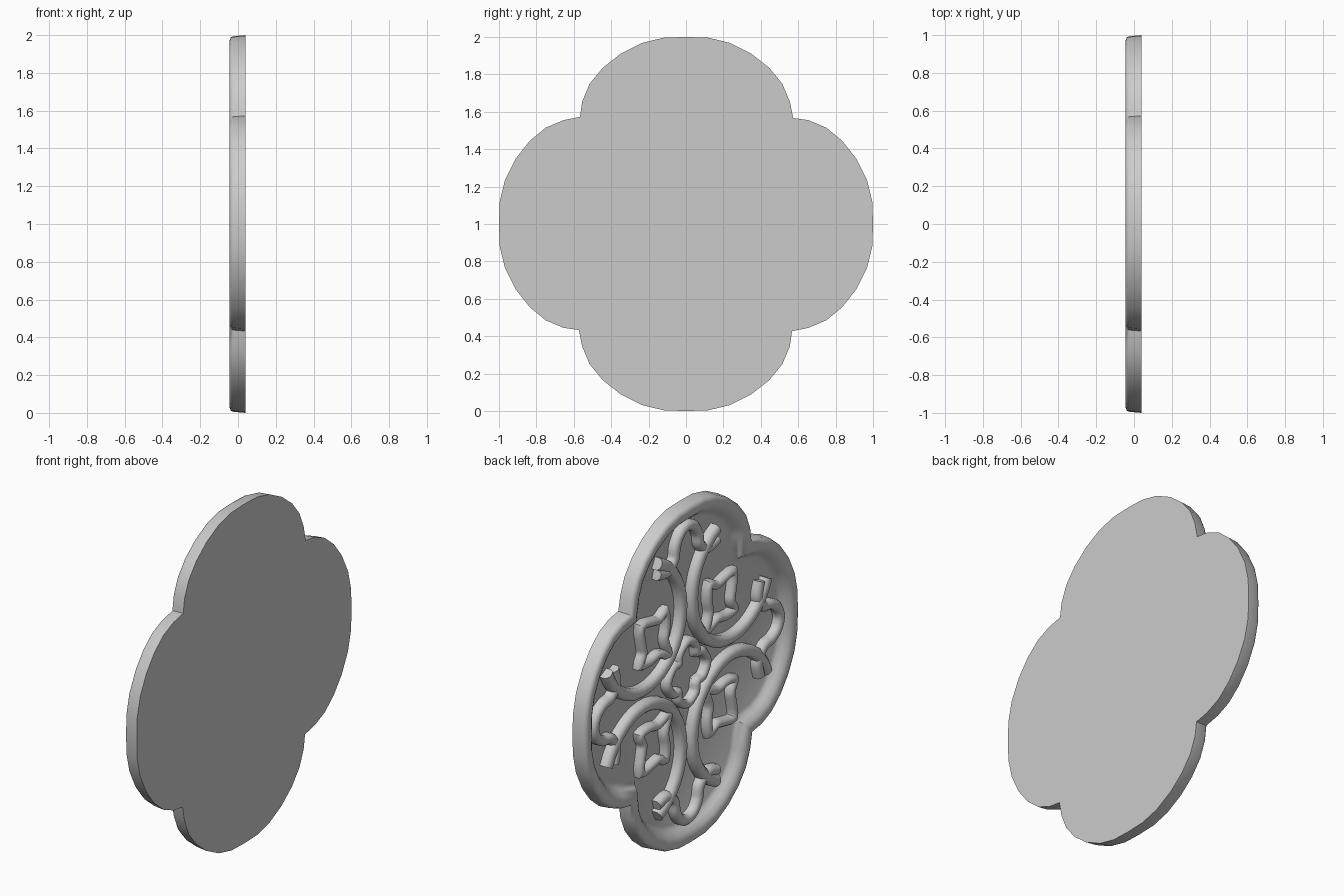
import bpy, bmesh, math
from mathutils import Vector

if "Cube" in bpy.data.objects:
    bpy.data.objects.remove(bpy.data.objects["Cube"])

CZ = 1.0        # height of the plaque centre
FLOOR = 0.02    # x of the recessed floor


def finish(name, bm, angle=40):
    bmesh.ops.recalc_face_normals(bm, faces=bm.faces)
    me = bpy.data.meshes.new(name)
    bm.to_mesh(me)
    bm.free()
    ob = bpy.data.objects.new(name, me)
    bpy.context.collection.objects.link(ob)
    bpy.ops.object.select_all(action='DESELECT')
    ob.select_set(True)
    bpy.context.view_layer.objects.active = ob
    bpy.ops.object.shade_smooth_by_angle(angle=math.radians(angle))
    return ob


def turn(p, a):
    c, s = math.cos(a), math.sin(a)
    return Vector((p[0] * c - p[1] * s, p[0] * s + p[1] * c))


def miters(pts, closed):
    """Mitred left-hand normals along a 2D path."""
    n, out = len(pts), []
    for i in range(n):
        a = pts[i] - pts[i - 1] if closed or i > 0 else pts[1] - pts[0]
        b = pts[(i + 1) % n] - pts[i] if closed or i < n - 1 else a
        na, nb = (Vector((-d.y, d.x)).normalized() for d in (a, b))
        m = (na + nb).normalized()
        out.append(m / max(m.dot(na), 0.6))
    return out


def sweep(bm, pts, profile, closed, wrap, cap):
    """Sweep (sideways offset, x) profile along a yz path."""
    pts = [Vector(p) for p in pts]
    rows = []
    for p, m in zip(pts, miters(pts, closed)):
        rows.append([bm.verts.new((x, p.x + m.x * o, CZ + p.y + m.y * o)) for o, x in profile])
    n, k = len(rows), len(profile)
    for i in range(n if closed else n - 1):
        r, s = rows[i], rows[(i + 1) % n]
        for j in range(k if wrap else k - 1):
            bm.faces.new((r[j], r[(j + 1) % k], s[(j + 1) % k], s[j]))
    if cap == 'ends' and not closed:
        bm.faces.new(rows[0])
        bm.faces.new(rows[-1][::-1])
    if cap == 'sides':
        bm.faces.new([r[0] for r in rows])
        bm.faces.new([r[-1] for r in rows][::-1])


def spline(pts, closed, steps=4):
    """Catmull-Rom smoothing of a control path."""
    P = [Vector(p) for p in pts]
    n, out = len(P), []
    get = (lambda i: P[i % n]) if closed else (lambda i: P[min(max(i, 0), n - 1)])
    for i in range(n if closed else n - 1):
        a, b, c, d = (get(i + k) for k in (-1, 0, 1, 2))
        for s in range(steps):
            t = s / steps
            out.append(0.5 * (2 * b + (c - a) * t + (2 * a - 5 * b + 4 * c - d) * t * t
                              + (3 * b - a - 3 * c + d) * t ** 3))
    return out if closed else out + [P[-1]]


def ribbon_profile(w, top):
    return [(-w, FLOOR + 0.003), (-w, top + 0.02), (-w * 0.55, top + 0.004), (0, top),
            (w * 0.55, top + 0.004), (w, top + 0.02), (w, FLOOR + 0.003)]


def ornament(name, pts, w, top, closed, copies=4):
    bm = bmesh.new()
    for q in range(copies):
        path = [turn(p, q * math.pi / 2) for p in pts]
        sweep(bm, path, ribbon_profile(w, top), closed, True, 'ends')
    return finish(name, bm, 50)


# four-lobed plaque with raised rounded rim and sunken floor
half = [(0.555, 0.655), (0.515, 0.75), (0.445, 0.835), (0.35, 0.91), (0.235, 0.968), (0.12, 0.996)]
lobe = [(0.573, 0.567)] + half + [(0, 1.0)] + [(-a, b) for a, b in reversed(half)]
outline = [turn(p, q * math.pi / 2) for q in range(4) for p in lobe]
bm = bmesh.new()
sweep(bm, outline, [(0, 0.04), (0.006, -0.025), (0.012, -0.038), (0.03, -0.045), (0.055, -0.043),
                    (0.075, -0.033), (0.095, -0.012), (0.11, 0.008), (0.13, FLOOR)],
      True, False, 'sides')
finish("plaque", bm, 45)

# large C-shaped scrolls, one per quadrant
scroll = []
for i in range(25):
    a = math.radians(112 + 226 * i / 24)
    scroll.append((0.41 + 0.36 * math.cos(a), 0.41 + 0.36 * math.sin(a)))
ornament("scrolls", scroll, 0.034, -0.035, False)

# pointed ogee crests joining neighbouring scrolls
side = [(0.28, 0.68), (0.19, 0.66), (0.12, 0.71), (0.105, 0.78), (0.065, 0.84)]
crest = side + [(0, 0.865)] + [(-a, b) for a, b in reversed(side)]
ornament("crests", spline(crest, False), 0.03, -0.032, False)

# three-pointed leaves inside the scrolls
s = [(0.34, 0.045), (0.385, 0.11), (0.455, 0.165), (0.48, 0.10), (0.53, 0.065)]
leaf = [(0.25, 0)] + s + [(0.61, 0)] + [(a, -b) for a, b in reversed(s)]
leaf = [turn(p, math.pi / 4) for p in leaf]
ornament("leaves", spline(leaf, True, 3), 0.025, -0.03, True)

# central four-pointed rosette
petal = [(0.085, 0.085), (0.075, 0.14), (0, 0.185), (-0.075, 0.14)]
rosette = [turn(p, q * math.pi / 2) for q in range(4) for p in petal]
ornament("rosette", spline(rosette, True, 3), 0.025, -0.032, True, 1)
